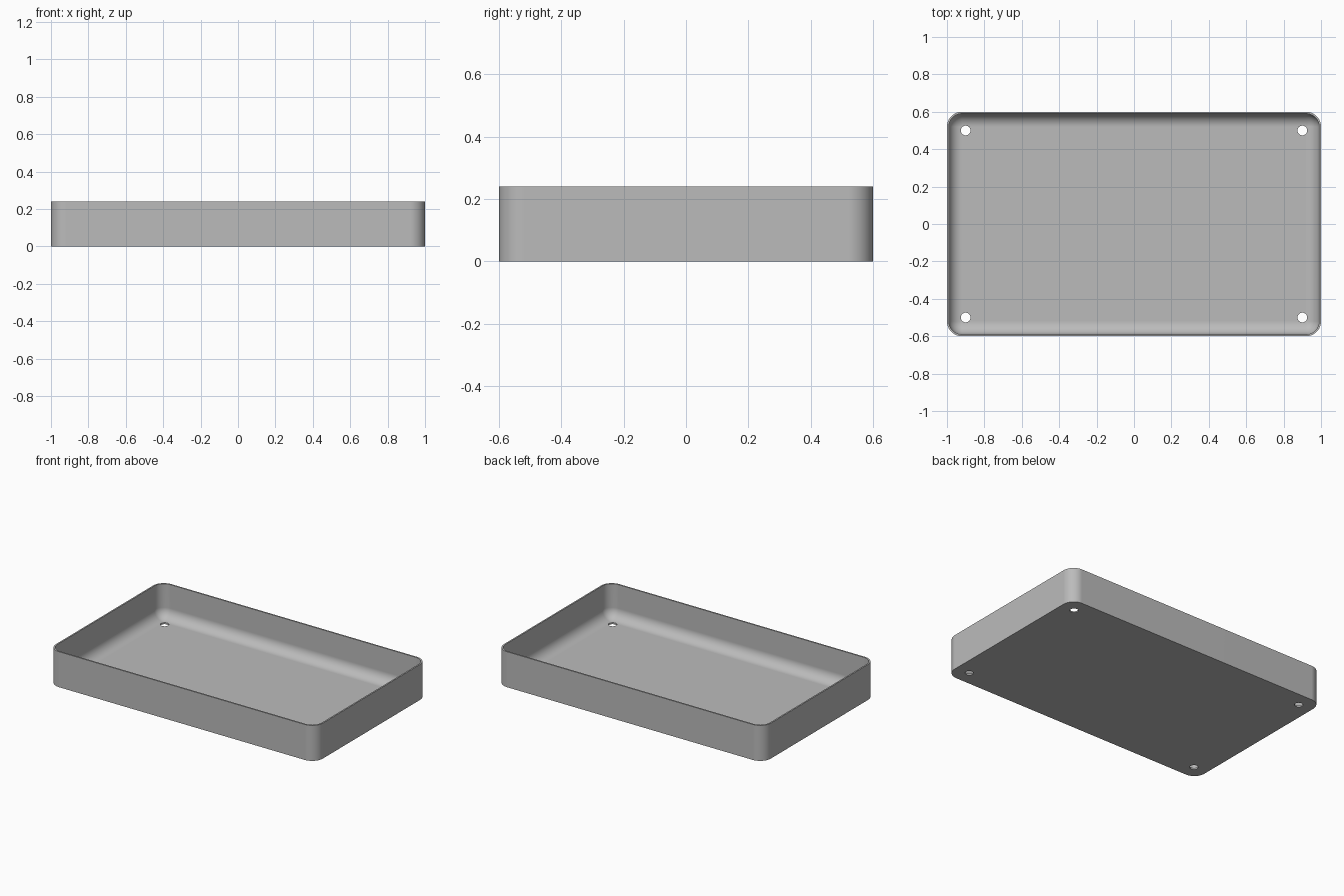
import bpy, bmesh, math

cube = bpy.data.objects.get("Cube")
if cube:
    bpy.data.objects.remove(cube, do_unlink=True)

HALF_X, HALF_Y, HEIGHT = 1.0, 0.6, 0.24
CORNER, WALL, FILLET = 0.08, 0.01, 0.07
SEG = 10

grey = bpy.data.materials.new("plain_grey")
grey.use_nodes = True
colour = (0.5, 0.5, 0.5, 1)
grey.diffuse_color = colour
grey.node_tree.nodes["Principled BSDF"].inputs["Base Color"].default_value = colour


def rounded_ring(bm, inset, z):
    """Rounded rectangle of vertices, inset from the outer outline."""
    r = max(CORNER - inset, 0)
    ring = []
    for i, (sx, sy) in enumerate([(1, 1), (-1, 1), (-1, -1), (1, -1)]):
        for k in range(SEG + 1):
            a = (i + k / SEG) * math.pi / 2
            ring.append(bm.verts.new((sx * (HALF_X - CORNER) + r * math.cos(a),
                                      sy * (HALF_Y - CORNER) + r * math.sin(a), z)))
    return ring


# Tray section: outer wall, rim, inner wall, then fillet down to the floor
profile = [(0, 0), (0, HEIGHT), (WALL, HEIGHT)]
for k in range(SEG + 1):
    a = k / SEG * math.pi / 2
    profile.append((WALL + FILLET * (1 - math.cos(a)), WALL + FILLET * (1 - math.sin(a))))

bm = bmesh.new()
rings = [rounded_ring(bm, *p) for p in profile]
for low, high in zip(rings, rings[1:]):
    for i in range(len(low)):
        j = (i + 1) % len(low)
        bm.faces.new((low[i], low[j], high[j], high[i]))
bm.faces.new(rings[0][::-1])
bm.faces.new(rings[-1])
bmesh.ops.remove_doubles(bm, verts=bm.verts, dist=1e-5)
bmesh.ops.recalc_face_normals(bm, faces=bm.faces)
mesh = bpy.data.meshes.new("tray")
bm.to_mesh(mesh)
bm.free()
mesh.materials.append(grey)
tray = bpy.data.objects.new("tray", mesh)
bpy.context.collection.objects.link(tray)

# Cutter for the four corner holes
bm = bmesh.new()
for x in (-0.9, 0.9):
    for y in (-0.5, 0.5):
        made = bmesh.ops.create_cone(bm, cap_ends=True, segments=32,
                                     radius1=0.026, radius2=0.026, depth=0.2)
        bmesh.ops.translate(bm, verts=made["verts"], vec=(x, y, 0))
mesh = bpy.data.meshes.new("hole_cutter")
bm.to_mesh(mesh)
bm.free()
mesh.materials.append(grey)
cutter = bpy.data.objects.new("hole_cutter", mesh)
bpy.context.collection.objects.link(cutter)
cutter.hide_render = True

bpy.ops.object.select_all(action='DESELECT')
tray.select_set(True)
bpy.context.view_layer.objects.active = tray
holes = tray.modifiers.new("holes", 'BOOLEAN')
holes.operation = 'DIFFERENCE'
holes.solver = 'EXACT'
holes.object = cutter
bpy.ops.object.modifier_apply(modifier="holes")
bpy.data.objects.remove(cutter, do_unlink=True)

# Smooth corners and fillet, crisp rim and base
bpy.ops.object.shade_smooth_by_angle(angle=math.radians(35))
normals = tray.modifiers.new("flat_floor_normals", 'WEIGHTED_NORMAL')
normals.keep_sharp = True
